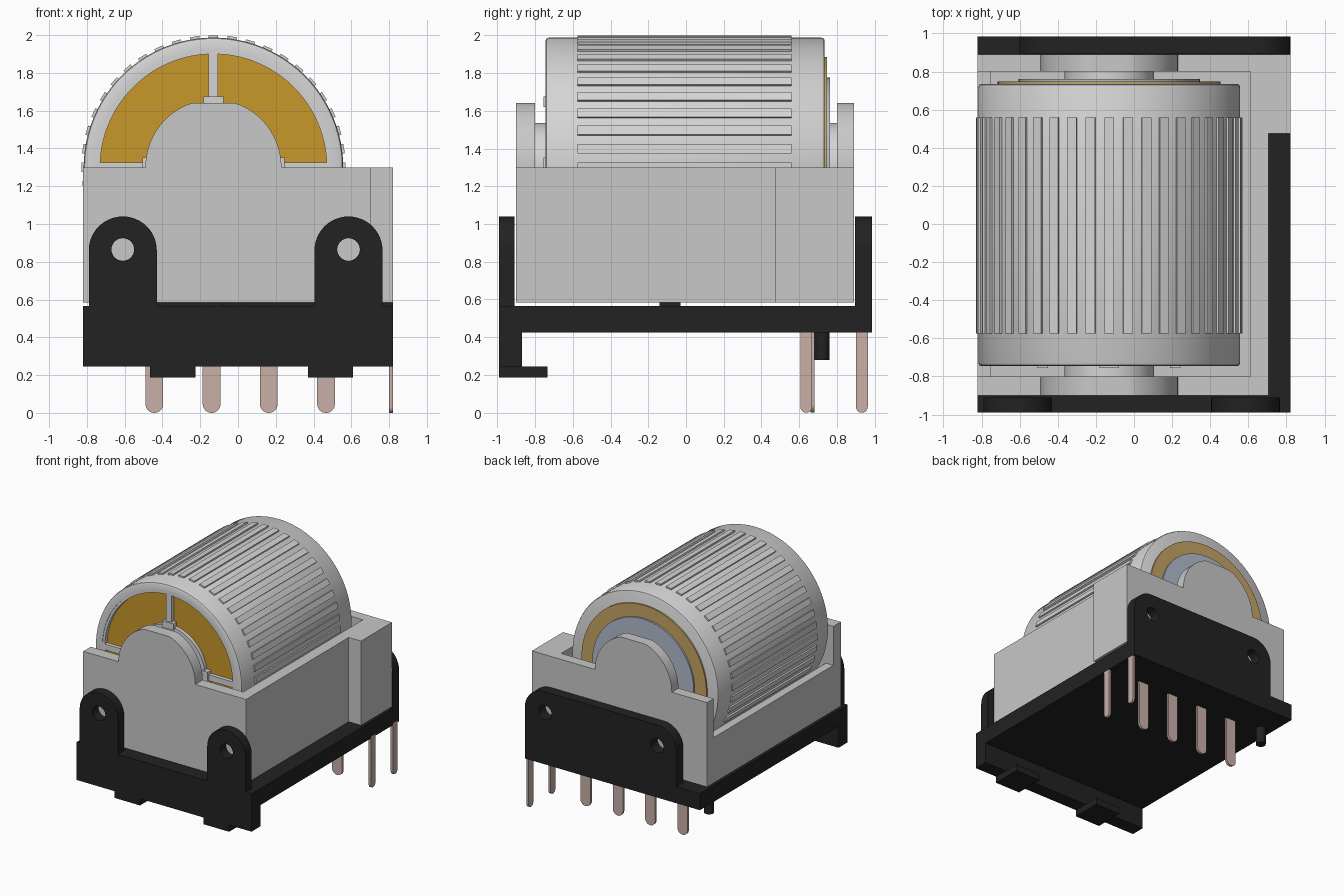
import bpy, bmesh
from math import sin, cos, pi, radians, asin, tau
from mathutils import Matrix

if "Cube" in bpy.data.objects:
    bpy.data.objects.remove(bpy.data.objects["Cube"])


def material(name, *rgb):
    m = bpy.data.materials.new(name)
    m.use_nodes = True
    m.diffuse_color = (*rgb, 1)
    m.node_tree.nodes["Principled BSDF"].inputs["Base Color"].default_value = (*rgb, 1)
    return m


HOUSING = material("light grey", 0.58, 0.58, 0.58)
WHEEL = material("pale grey", 0.66, 0.66, 0.66)
BLACK = material("black plastic", 0.016, 0.016, 0.016)
GOLD = material("gold", 0.58, 0.31, 0.024)
TAN = material("tan gold", 0.56, 0.37, 0.13)
BLUE = material("pale blue", 0.44, 0.50, 0.62)
PIN = material("copper pink", 0.58, 0.43, 0.39)

# Wheel axis position
CX, CZ = -0.13, 1.30
# Sheet orientation: outline (u, v) and thickness w mapped to world axes
ALONG_Y = Matrix(((1, 0, 0), (0, 0, -1), (0, 1, 0))).to_4x4()
ALONG_X = Matrix(((0, 0, 1), (1, 0, 0), (0, 1, 0))).to_4x4()


def finish(name, bm, mat):
    bmesh.ops.remove_doubles(bm, verts=bm.verts, dist=0.0003)
    bmesh.ops.recalc_face_normals(bm, faces=bm.faces)
    mesh = bpy.data.meshes.new(name)
    bm.to_mesh(mesh)
    bm.free()
    mesh.materials.clear()
    mesh.materials.append(mat)
    ob = bpy.data.objects.new(name, mesh)
    bpy.context.collection.objects.link(ob)
    return ob


def add_box(bm, x, y, z, turn=Matrix()):
    size = Matrix.Diagonal((x[1] - x[0], y[1] - y[0], z[1] - z[0], 1))
    mid = Matrix.Translation([(a + b) / 2 for a, b in (x, y, z)])
    bmesh.ops.create_cube(bm, size=1, matrix=turn @ mid @ size)


def box(name, mat, x, y, z):
    bm = bmesh.new()
    add_box(bm, x, y, z)
    return finish(name, bm, mat)


def arc(u, v, r, a0, a1, n=16):
    """Points on an arc, angles in degrees."""
    return [(u + r * cos(radians(a0 + (a1 - a0) * i / n)),
             v + r * sin(radians(a0 + (a1 - a0) * i / n))) for i in range(n + 1)]


def circle(u, v, r, n=32):
    return arc(u, v, r, 0, 360, n)[:-1]


def sheet(name, mat, loops, w0, w1, frame=ALONG_Y):
    """Extrude an outline with holes between two positions on an axis."""
    cu = bpy.data.curves.new(name + "_outline", 'CURVE')
    cu.dimensions, cu.fill_mode = '2D', 'BOTH'
    cu.extrude = (w1 - w0) / 2
    for pts in loops:
        s = cu.splines.new('POLY')
        s.points.add(len(pts) - 1)
        for p, (u, v) in zip(s.points, pts):
            p.co = (u, v, 0, 1)
        s.use_cyclic_u = True
    tmp = bpy.data.objects.new(name + "_outline", cu)
    bpy.context.collection.objects.link(tmp)
    deps = bpy.context.evaluated_depsgraph_get()
    mesh = bpy.data.meshes.new_from_object(tmp.evaluated_get(deps))
    bm = bmesh.new()
    bm.from_mesh(mesh)
    bpy.data.objects.remove(tmp)
    bpy.data.curves.remove(cu)
    bpy.data.meshes.remove(mesh)
    mid = (w0 + w1) / 2
    shift = (0, mid, 0) if frame is ALONG_Y else (mid, 0, 0)
    bm.transform(Matrix.Translation(shift) @ frame)
    return finish(name, bm, mat)


def lathe(name, mat, profile, n=96):
    """Spin (radius, y) points around the wheel axis."""
    bm = bmesh.new()
    vs = [bm.verts.new((CX + r, y, CZ)) for r, y in profile]
    edges = [bm.edges.new(e) for e in zip(vs, vs[1:])]
    bmesh.ops.spin(bm, geom=vs + edges, cent=(CX, 0, CZ), axis=(0, 1, 0),
                   angle=tau, steps=n, use_merge=True)
    return finish(name, bm, mat)


def disc(name, mat, r, y0, y1):
    return lathe(name, mat, [(0, y0), (r, y0), (r, y1), (0, y1)])


# Wheel drum with softened rims and a recessed front
lathe("wheel_drum", WHEEL, [(0, -0.70), (0.62, -0.70), (0.62, -0.745), (0.672, -0.745),
                            (0.682, -0.74), (0.687, -0.728), (0.687, 0.718),
                            (0.682, 0.73), (0.672, 0.735), (0, 0.735)])

# Grip ribs
bm = bmesh.new()
RIBS = 44
for i in range(RIBS):
    turn = Matrix.Translation((CX, 0, CZ)) @ Matrix.Rotation(tau * i / RIBS, 4, 'Y')
    add_box(bm, (-0.025, 0.025), (-0.575, 0.56), (0.67, 0.699), turn)
finish("wheel_grip_ribs", bm, WHEEL)

# Front spoke frame with four windows over a gold disc
disc("front_gold_disc", GOLD, 0.615, -0.709, -0.699)


def window(quadrant):
    gap, ro, ri = 0.025, 0.60, 0.34
    a, b = (asin(gap / r) * 180 / pi for r in (ro, ri))
    q = 90 * quadrant
    return (arc(CX, CZ, ro, q + a, q + 90 - a, 24)
            + arc(CX, CZ, ri, q + 90 - b, q + b, 16))


sheet("front_spoke_frame", WHEEL,
      [circle(CX, CZ, 0.625, 96)] + [window(q) for q in range(4)], -0.741, -0.70)
bm = bmesh.new()
for q in range(4):
    turn = Matrix.Translation((CX, 0, CZ)) @ Matrix.Rotation(q * pi / 2, 4, 'Y')
    add_box(bm, (-0.052, 0.052), (-0.755, -0.70), (0.32, 0.375), turn)
finish("front_spoke_feet", bm, WHEEL)

# Back discs and axle
disc("back_gold_disc", TAN, 0.585, 0.73, 0.748)
disc("back_blue_disc", BLUE, 0.475, 0.74, 0.762)
disc("axle_front", WHEEL, 0.235, -0.81, -0.70)
disc("axle_back", WHEEL, 0.235, 0.75, 0.81)

# Housing: two bearing cheeks with flat-topped humps, walls and floor
hump = [(u, min(v, 1.64)) for u, v in arc(CX, CZ, 0.36, 0, 180, 40)]


def cheek(name, right, y0, y1):
    outline = [(-0.82, 0.585), (right, 0.585), (right, 1.3)] + hump + [(-0.82, 1.3)]
    sheet(name, HOUSING, [outline], y0, y1)


cheek("housing_front_cheek", 0.705, -0.9, -0.8)
cheek("housing_back_cheek", 0.82, 0.8, 0.89)
box("housing_wall_plain", HOUSING, (0.61, 0.705), (-0.8, 0.8), (0.585, 1.3))
box("housing_corner_block", HOUSING, (0.705, 0.82), (0.475, 0.8), (0.585, 1.3))
box("housing_low_wall", HOUSING, (-0.82, -0.75), (-0.8, 0.8), (0.585, 0.97))
box("housing_floor", HOUSING, (-0.75, 0.61), (-0.8, 0.8), (0.585, 0.605))

# Black base tray with front skirt and a spacer pad
box("base_tray", BLACK, (-0.82, 0.82), (-0.99, 0.985), (0.425, 0.565))
box("base_front_skirt", BLACK, (-0.82, 0.82), (-0.99, -0.87), (0.245, 0.425))
box("base_spacer_pad", BLACK, (-0.08, 0.04), (-0.14, -0.03), (0.565, 0.585))

# Front mounting ears and snap hooks
for side, x in (("right", -0.61), ("left", 0.585)):
    ear = arc(x, 0.86, 0.18, 0, 180, 24) + [(x - 0.18, 0.56), (x + 0.18, 0.56)]
    sheet("front_ear_" + side, BLACK, [ear, circle(x, 0.865, 0.06)], -0.99, -0.91)
for side, x in (("right", -0.345), ("left", 0.49)):
    box("snap_hook_" + side, BLACK, (x - 0.12, x + 0.12), (-0.99, -0.735), (0.188, 0.245))

# Back mounting plate with rounded shoulders and two holes
plate = (arc(0.64, 0.86, 0.18, 0, 90) + arc(-0.42, 0.86, 0.18, 90, 180)
         + [(-0.60, 0.56), (0.82, 0.56)])
sheet("back_plate", BLACK, [plate, circle(0.63, 0.865, 0.06), circle(-0.42, 0.865, 0.06)],
      0.895, 0.985)

# Locating peg
bm = bmesh.new()
bmesh.ops.create_cone(bm, cap_ends=True, segments=32, radius1=0.04, radius2=0.04, depth=0.16,
                      matrix=Matrix.Translation((-0.72, 0.72, 0.36)))
finish("locating_peg", bm, BLACK)


# Contact pins with rounded tips
def pin(name, u, half, w0, w1, frame):
    tip = arc(u, half, half, 180, 360) + [(u + half, 0.44), (u - half, 0.44)]
    sheet(name, PIN, [tip], w0, w1, frame)


for i in range(4):
    pin(f"wide_pin_{i + 1}", -0.443 + 0.303 * i, 0.047, 0.66, 0.68, ALONG_Y)
for i, y in enumerate((0.637, 0.932)):
    pin(f"side_pin_{i + 1}", y, 0.031, 0.8, 0.82, ALONG_X)

# Smooth the round parts, keep edges crisp
bpy.ops.object.select_all(action='DESELECT')
for ob in bpy.context.collection.objects:
    if ob.type == 'MESH':
        ob.select_set(True)
        bpy.context.view_layer.objects.active = ob
bpy.ops.object.shade_smooth_by_angle(angle=radians(30))
